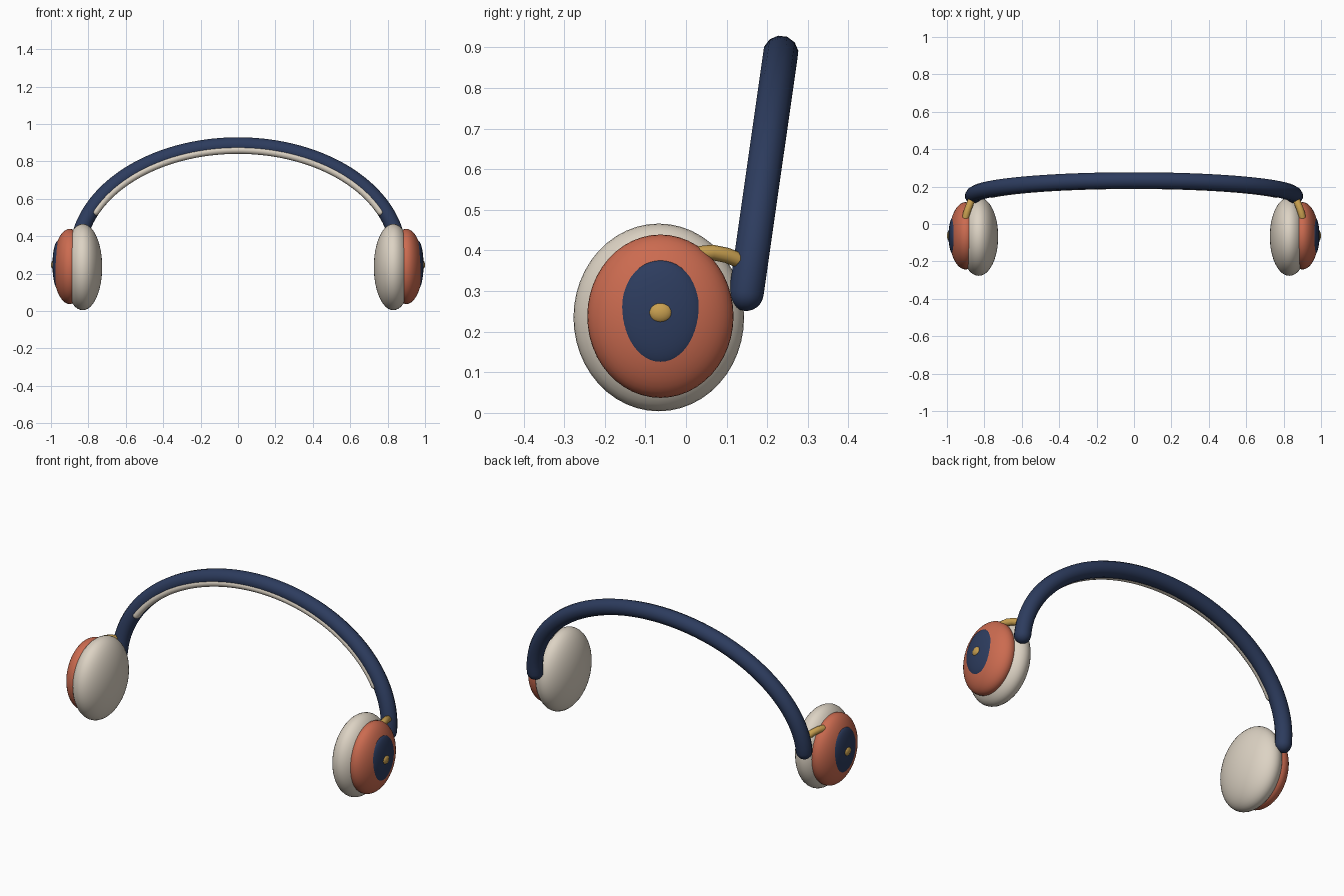
import bpy
from math import cos, sin, pi
from mathutils import Vector

if "Cube" in bpy.data.objects:
    bpy.data.objects.remove(bpy.data.objects["Cube"], do_unlink=True)


def material(name, rgb):
    m = bpy.data.materials.new(name)
    m.use_nodes = True
    m.diffuse_color = (*rgb, 1)
    m.node_tree.nodes["Principled BSDF"].inputs["Base Color"].default_value = (*rgb, 1)
    return m


navy = material("navy", (0.026, 0.045, 0.112))
coral = material("coral", (0.6, 0.147, 0.08))
cream = material("cream", (0.72, 0.65, 0.55))
gold = material("gold", (0.58, 0.35, 0.08))


def ellipsoid(name, centre, radii, mat, segments=48):
    """Smooth ellipsoid whose poles lie on the x axis."""
    bpy.ops.mesh.primitive_uv_sphere_add(segments=segments, ring_count=segments // 2,
                                         radius=1, rotation=(0, pi / 2, 0))
    ob = bpy.context.object
    bpy.ops.object.transform_apply(location=False, rotation=True, scale=False)
    ob.name = name
    ob.location = centre
    ob.scale = radii
    bpy.ops.object.transform_apply(location=False, rotation=False, scale=True)
    bpy.ops.object.shade_smooth()
    ob.data.materials.append(mat)
    return ob


def tube(name, path, radius, mat):
    """Round tube along a path, with rounded tips."""
    path = [Vector(p) for p in path]
    start = (path[0] - path[1]).normalized()
    end = (path[-1] - path[-2]).normalized()
    angles = [pi / 2 * i / 6 for i in range(1, 6)] + [pi / 2 * 0.99]
    points = [(path[0] + start * radius * sin(a), cos(a)) for a in reversed(angles)]
    points += [(p, 1) for p in path]
    points += [(path[-1] + end * radius * sin(a), cos(a)) for a in angles]
    curve = bpy.data.curves.new(name, "CURVE")
    curve.dimensions = "3D"
    curve.bevel_depth = radius
    curve.bevel_resolution = 4
    curve.use_fill_caps = True
    spline = curve.splines.new("POLY")
    spline.points.add(len(points) - 1)
    for sp, (p, r) in zip(spline.points, points):
        sp.co = (*p, 1)
        sp.radius = r
    curve.materials.append(mat)
    ob = bpy.data.objects.new(name, curve)
    bpy.context.collection.objects.link(ob)
    bpy.ops.object.select_all(action="DESELECT")
    ob.select_set(True)
    bpy.context.view_layer.objects.active = ob
    bpy.ops.object.convert(target="MESH")
    bpy.ops.object.shade_smooth()
    return ob


def arch(half_width, base, height, y_top, lean, first, steps=64):
    """Half-ellipse leaning back towards its top."""
    path = []
    for i in range(steps + 1):
        a = first + (pi - 2 * first) * i / steps
        z = base + height * sin(a)
        path.append((half_width * cos(a), y_top - lean * (base + height - z), z))
    return path


# Headband and the pad under it
tube("headband", arch(0.86, 0.295, 0.59, 0.233, 0.143, 0), 0.044, navy)
tube("headband_pad", arch(0.838, 0.295, 0.566, 0.208, 0.143, 0.43), 0.021, cream)

# Ear cups on both sides
for side, s in (("left", 1), ("right", -1)):
    ellipsoid(side + "_cushion", (s * 0.83, -0.067, 0.235), (0.104, 0.21, 0.231), cream)
    ellipsoid(side + "_cup", (s * 0.9, -0.063, 0.238), (0.088, 0.18, 0.201), coral)
    ellipsoid(side + "_disc", (s * 0.961, -0.063, 0.246), (0.031, 0.105, 0.13), navy)
    ellipsoid(side + "_knob", (s * 0.984, -0.063, 0.247), (0.016, 0.03, 0.026), gold, 24)
    # Arm joining the cup to the headband
    arm = [(0.9, 0.035, 0.392), (0.893, 0.065, 0.395), (0.88, 0.1, 0.388), (0.862, 0.145, 0.37)]
    tube(side + "_arm", [(s * x, y, z) for x, y, z in arm], 0.019, gold)
